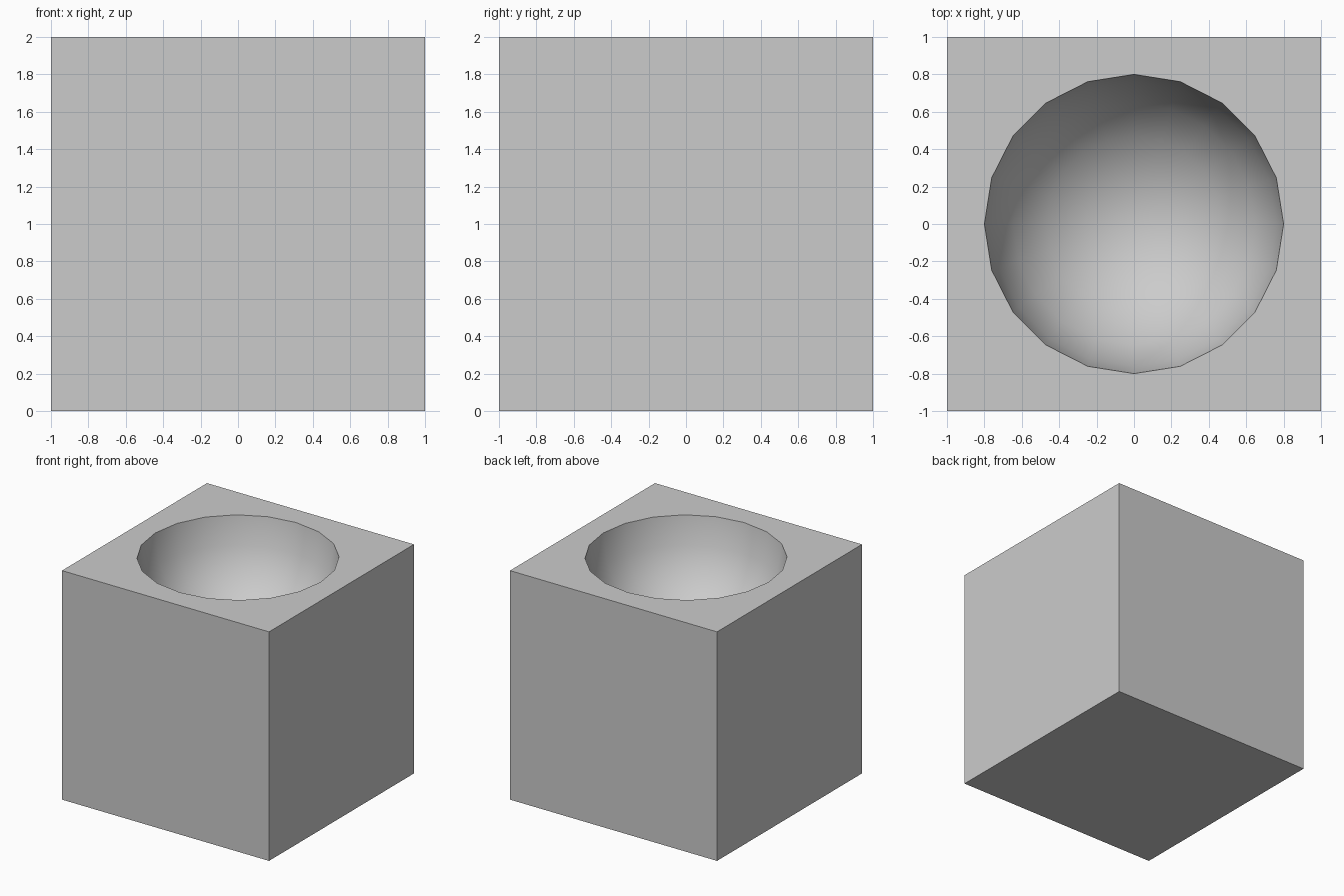
import bpy

if "Cube" in bpy.data.objects:
    bpy.data.objects.remove(bpy.data.objects["Cube"])

# Cube block standing on the ground
bpy.ops.mesh.primitive_cube_add(size=2, location=(0, 0, 1))
block = bpy.context.object
block.name = "block"

# Sphere cutter centred on the top face, leaving a smooth hemispherical bowl
bpy.ops.mesh.primitive_uv_sphere_add(segments=20, ring_count=10, radius=0.8, location=(0, 0, 2))
cutter = bpy.context.object
cutter.name = "bowl_cutter"
bpy.ops.object.shade_smooth()
cutter.hide_render = True

# Carve the bowl and keep only the finished block
cut = block.modifiers.new("bowl", 'BOOLEAN')
cut.operation = 'DIFFERENCE'
cut.solver = 'EXACT'
cut.object = cutter
bpy.context.view_layer.objects.active = block
bpy.ops.object.modifier_apply(modifier=cut.name)
bpy.data.objects.remove(cutter, do_unlink=True)
